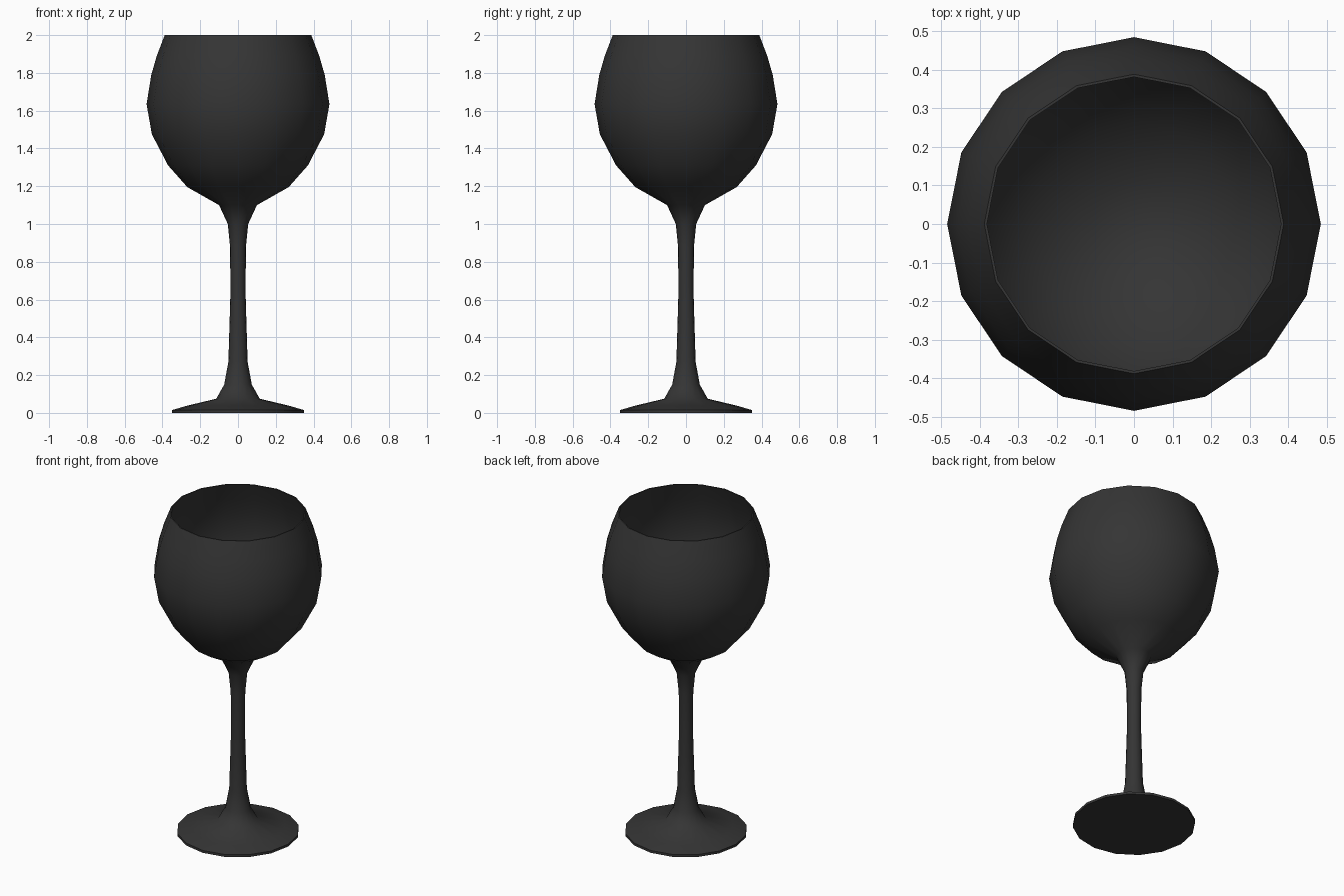
import bpy, bmesh, math

if "Cube" in bpy.data.objects:
    bpy.data.objects.remove(bpy.data.objects["Cube"])

SIDES = 16


def lathe(name, profile, sides=SIDES):
    """Revolve a (radius, z) profile; zero-radius ends become poles."""
    bm = bmesh.new()
    verts = [bm.verts.new((r, 0, z)) for r, z in profile]
    edges = [bm.edges.new(pair) for pair in zip(verts, verts[1:])]
    bmesh.ops.spin(bm, geom=verts + edges, cent=(0, 0, 0), axis=(0, 0, 1),
                   angle=2 * math.pi, steps=sides, use_duplicate=False)
    bmesh.ops.remove_doubles(bm, verts=bm.verts, dist=0.0005)
    bmesh.ops.recalc_face_normals(bm, faces=bm.faces)
    mesh = bpy.data.meshes.new(name)
    bm.to_mesh(mesh)
    bm.free()
    obj = bpy.data.objects.new(name, mesh)
    bpy.context.collection.objects.link(obj)
    return obj


# Foot, stem and outside of the bowl, bottom to rim
foot = [(0, 0), (0.349, 0), (0.349, 0.015), (0.27, 0.038), (0.115, 0.075)]
stem = [(0.073, 0.15), (0.051, 0.27), (0.044, 0.5), (0.04, 0.64),
        (0.042, 0.88), (0.054, 1.0)]
bowl_outer = [(0.1, 1.1), (0.268, 1.195), (0.37, 1.31), (0.456, 1.475),
              (0.484, 1.635), (0.459, 1.79), (0.43, 1.89), (0.388, 2.0)]

# Thin inner wall, rim to bowl floor
bowl_inner = [(0.381, 2.0), (0.423, 1.888), (0.451, 1.789), (0.476, 1.635),
              (0.448, 1.478), (0.364, 1.316), (0.264, 1.203), (0.11, 1.118),
              (0, 1.105)]

glass = lathe("wine_glass", foot + stem + bowl_outer + bowl_inner)

# Dark smooth finish
mat = bpy.data.materials.new("dark_glass")
mat.diffuse_color = (0.035, 0.035, 0.035, 1)
mat.use_nodes = True
mat.node_tree.nodes["Principled BSDF"].inputs["Base Color"].default_value = mat.diffuse_color
glass.data.materials.append(mat)

bpy.context.view_layer.objects.active = glass
glass.select_set(True)
bpy.ops.object.shade_smooth_by_angle(angle=math.radians(60))
